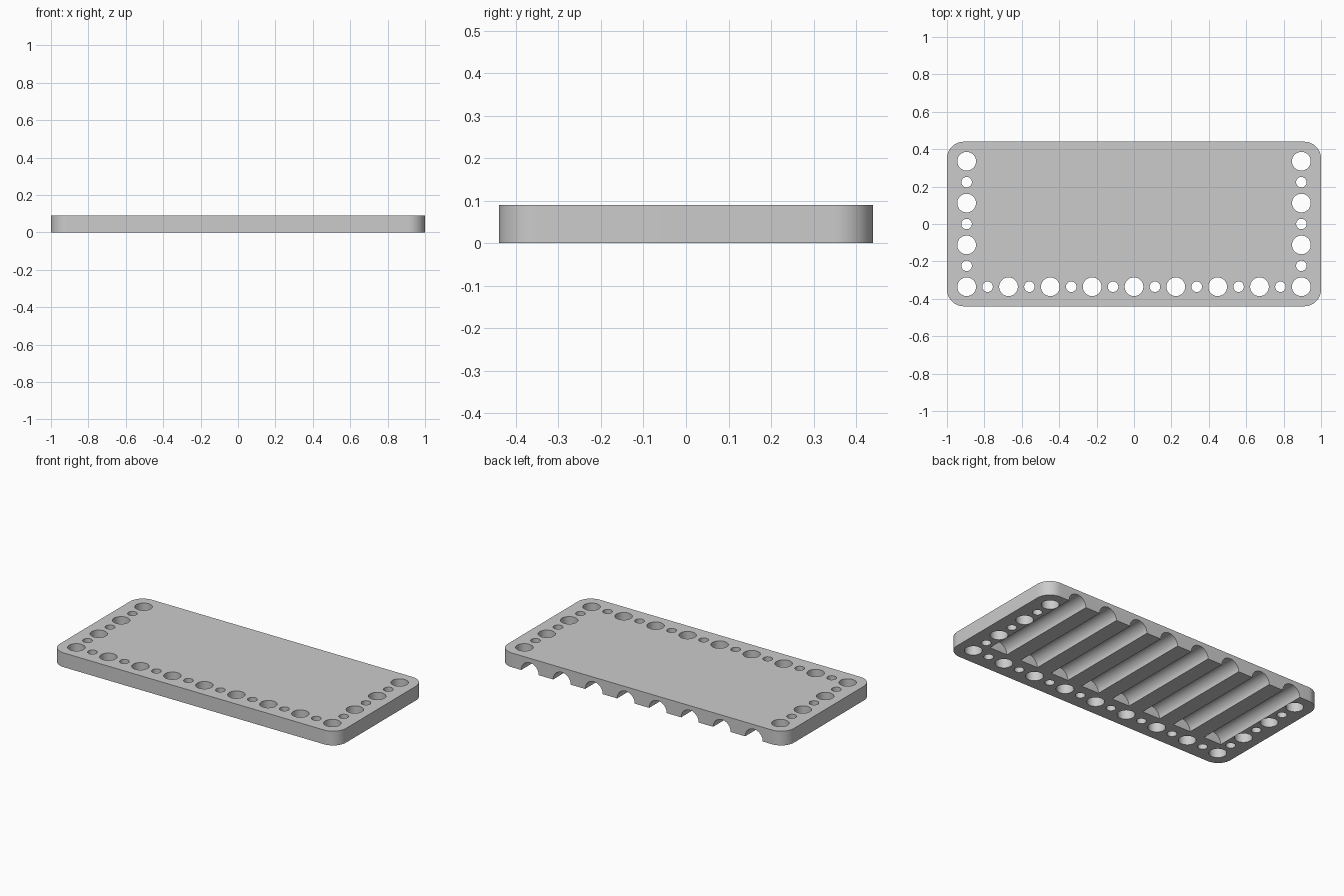
import bpy, bmesh, math
from mathutils import Matrix, Vector

if "Cube" in bpy.data.objects:
    bpy.data.objects.remove(bpy.data.objects["Cube"])

HALF_X, HALF_Y, THICK, CORNER = 1.0, 0.44, 0.09, 0.09
PITCH = 0.2237
EDGE_X, EDGE_Y = PITCH * 4, PITCH * 1.5
BIG_R, SMALL_R, GROOVE_R = 0.05, 0.028, 0.0615
GROOVE_FRONT = -0.25


def make_object(name, bm):
    mesh = bpy.data.meshes.new(name)
    bmesh.ops.recalc_face_normals(bm, faces=bm.faces)
    bm.to_mesh(mesh)
    bm.free()
    obj = bpy.data.objects.new(name, mesh)
    bpy.context.collection.objects.link(obj)
    return obj


def add_rod(bm, center, radius, length, tilt=0.0):
    matrix = Matrix.Translation(center) @ Matrix.Rotation(tilt, 4, "X")
    bmesh.ops.create_cone(bm, cap_ends=True, segments=48, radius1=radius,
                          radius2=radius, depth=length, matrix=matrix)


# Rounded plate, outlined corner by corner and extruded upwards
bm = bmesh.new()
outline = []
for quarter, (sx, sy) in enumerate([(1, 1), (-1, 1), (-1, -1), (1, -1)]):
    for step in range(13):
        a = math.pi / 2 * (quarter + step / 12)
        outline.append(bm.verts.new((sx * (HALF_X - CORNER) + CORNER * math.cos(a),
                                     sy * (HALF_Y - CORNER) + CORNER * math.sin(a), 0)))
base = bm.faces.new(outline)
top = bmesh.ops.extrude_face_region(bm, geom=[base])["geom"]
bmesh.ops.translate(bm, vec=(0, 0, THICK),
                    verts=[v for v in top if isinstance(v, bmesh.types.BMVert)])
plate = make_object("grooved_plate", bm)

# Cutter: alternating large and small holes along the front and both sides
bm = bmesh.new()
spots = [(-EDGE_X + i * PITCH / 2, -EDGE_Y, i) for i in range(17)]
spots += [(s * EDGE_X, -EDGE_Y + i * PITCH / 2, i) for s in (-1, 1) for i in range(1, 7)]
for x, y, i in spots:
    add_rod(bm, Vector((x, y, THICK / 2)), SMALL_R if i % 2 else BIG_R, THICK * 2)

# Cutter: half-round grooves underneath, open at the back
back = HALF_Y + 0.1
for i in range(8):
    add_rod(bm, Vector(((i - 3.5) * PITCH, (back + GROOVE_FRONT) / 2, 0)),
            GROOVE_R, back - GROOVE_FRONT, math.pi / 2)
cutter = make_object("cutter", bm)
cutter.hide_render = True

# Cut the plate and keep the finished mesh
cut = plate.modifiers.new("cut", "BOOLEAN")
cut.operation = "DIFFERENCE"
cut.solver = "EXACT"
cut.object = cutter
bpy.ops.object.select_all(action="DESELECT")
plate.select_set(True)
bpy.context.view_layer.objects.active = plate
bpy.ops.object.modifier_apply(modifier="cut")
bpy.data.objects.remove(cutter)

# Single grey colour and smooth curved walls
grey = bpy.data.materials.new("light_grey")
grey.use_nodes = True
color = (0.6, 0.6, 0.6, 1)
grey.diffuse_color = color
grey.node_tree.nodes["Principled BSDF"].inputs["Base Color"].default_value = color
plate.data.materials.clear()
plate.data.materials.append(grey)
bpy.ops.object.shade_smooth_by_angle(angle=math.radians(30))
